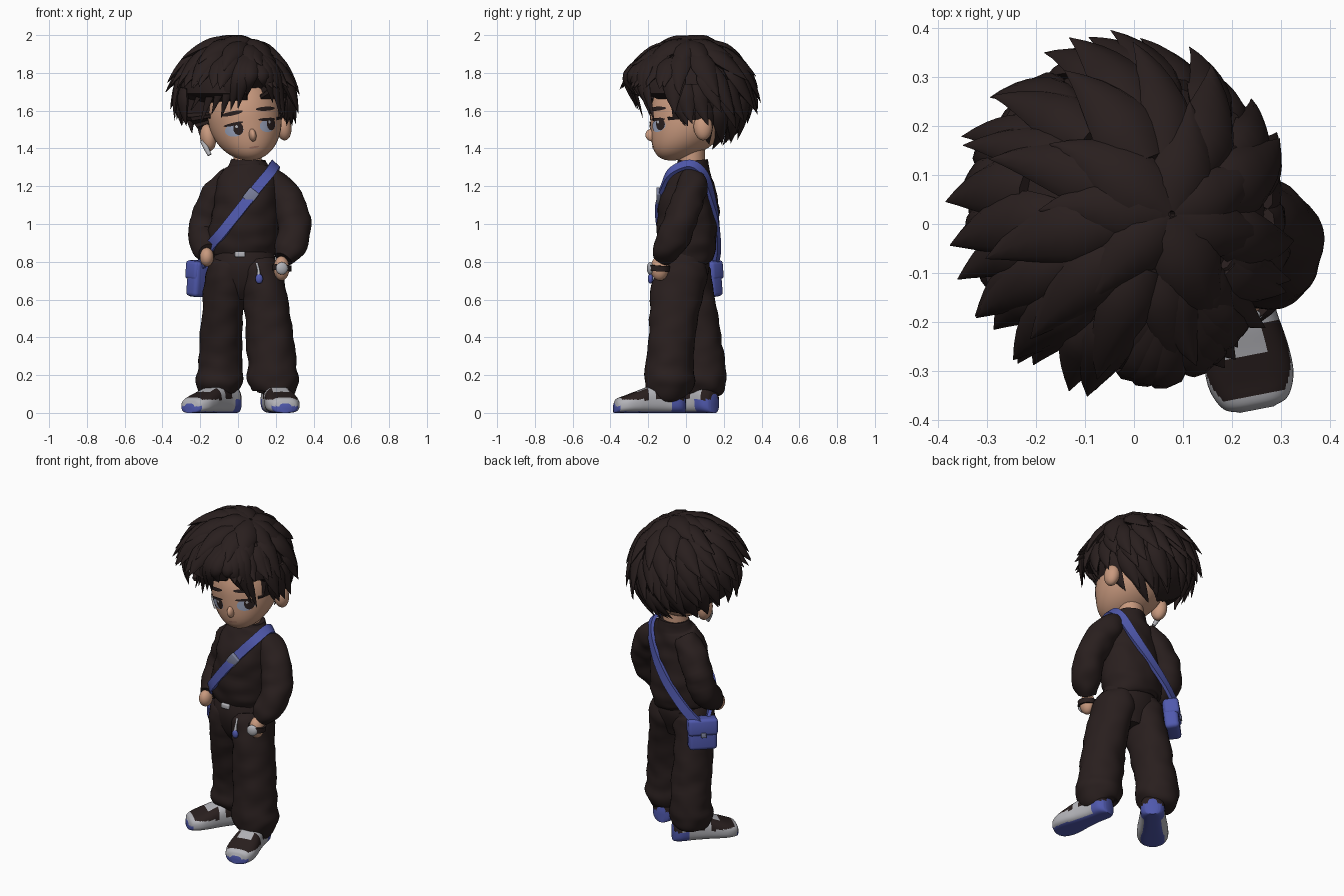
import bpy, bmesh, math, random
from mathutils import Vector, Matrix, noise

if "Cube" in bpy.data.objects:
    bpy.data.objects.remove(bpy.data.objects["Cube"])

random.seed(4)
V = Vector
COL = {"dark_brown": (.022, .0135, .013), "skin": (.58, .32, .21), "blue": (.08, .10, .42),
       "light_grey": (.45, .45, .48), "eye_grey": (.33, .38, .52), "steel": (.2, .22, .34),
       "lip": (.38, .18, .13)}
MAT = {}
for n, c in COL.items():
    MAT[n] = bpy.data.materials.new(n)
    MAT[n].diffuse_color = (*c, 1)


def finish(name, bm, *mats, angle=50, recalc=True):
    if recalc:
        bmesh.ops.recalc_face_normals(bm, faces=bm.faces)
    me = bpy.data.meshes.new(name)
    bm.to_mesh(me)
    bm.free()
    for m in mats:
        me.materials.append(MAT[m])
    me.polygons.foreach_set("use_smooth", [True] * len(me.polygons))
    me.set_sharp_from_angle(angle=math.radians(angle))
    ob = bpy.data.objects.new(name, me)
    bpy.context.collection.objects.link(ob)


def spline(pts, n):
    # Catmull-Rom through tuples of any length
    p = [tuple(2 * a - b for a, b in zip(pts[0], pts[1]))] + list(pts)
    p.append(tuple(2 * a - b for a, b in zip(pts[-1], pts[-2])))
    out = []
    for i in range(1, len(p) - 2):
        for k in range(n):
            t = k / n
            out.append(tuple(.5 * (2 * b + (c - a) * t + (2 * a - 5 * b + 4 * c - d) * t * t
                       + (3 * b - a - 3 * c + d) * t ** 3) for a, b, c, d in zip(*p[i - 1:i + 3])))
    return out + [tuple(pts[-1])]


def skin_rings(bm, rings):
    vs = [[bm.verts.new(p) for p in r] for r in rings]
    n = len(vs[0])
    for a, b in zip(vs, vs[1:]):
        for i in range(n):
            bm.faces.new((a[i], a[(i + 1) % n], b[(i + 1) % n], b[i]))
    bm.faces.new(vs[0])
    bm.faces.new(vs[-1][::-1])


def loft(name, pts, mat, seg=28, steps=6, wrinkle=0.0):
    # points are x, y, z, radius across, radius front to back
    s, rings = spline(pts, steps), []
    for i, q in enumerate(s):
        t = (V(s[min(i + 1, len(s) - 1)][:3]) - V(s[max(i - 1, 0)][:3])).normalized()
        u = (V((1, 0, 0)) - t * t.x).normalized()
        v = t.cross(u)
        rings.append([V(q[:3]) + u * q[3] * math.cos(a) + v * q[4] * math.sin(a)
                      for a in (math.tau * k / seg for k in range(seg))])
    bm = bmesh.new()
    skin_rings(bm, rings)
    bmesh.ops.recalc_face_normals(bm, faces=bm.faces)
    bm.normal_update()
    for v in bm.verts:
        c = v.co
        v.co = c + v.normal * wrinkle * noise.noise(V((c.x * 10, c.y * 10, c.z * 15)))
    finish(name, bm, mat)


def ellipsoid(name, loc, rad, mat, M=Matrix()):
    bm = bmesh.new()
    bmesh.ops.create_uvsphere(bm, u_segments=20, v_segments=14, radius=1,
                              matrix=M @ Matrix.Translation(loc) @ Matrix.Diagonal((*rad, 1)))
    finish(name, bm, mat)


def box(name, loc, size, mat, M=Matrix(), bevel=.012):
    bm = bmesh.new()
    bmesh.ops.create_cube(bm, size=1, matrix=M @ Matrix.Translation(loc) @ Matrix.Diagonal((*size, 1)))
    bmesh.ops.bevel(bm, geom=bm.edges[:], offset=bevel, segments=3, affect='EDGES', profile=.5)
    finish(name, bm, mat)


def turn(deg, axis):
    return Matrix.Rotation(math.radians(deg), 4, axis)


# head, turned and tilted a little
HEAD = Matrix.Translation((.035, .02, 1.57)) @ turn(8, 'Z') @ turn(-8, 'Y')
RX, RY, RZ = .195, .21, .235
bm = bmesh.new()
bmesh.ops.create_uvsphere(bm, u_segments=40, v_segments=28, radius=1,
                          matrix=Matrix.Diagonal((RX, RY, RZ, 1)))
for v in bm.verts:
    v.co.y -= .1 * min(0, v.co.z / RZ) ** 2
bm.transform(HEAD)
finish("head", bm, "skin")
ellipsoid("nose", (0, -.198, -.1), (.02, .042, .035), "skin", HEAD)
loft("neck", [(.05, .03, 1.25, .075, .07), (.05, .03, 1.44, .075, .07)], "skin")


def patch(name, cx, cz, rx, rz, mat, lift, tilt=0):
    # thin plate that follows the face surface
    bm, rows, t = bmesh.new(), [], math.radians(tilt)
    for k in range(5):
        row = []
        for i in range(24):
            a, r = math.tau * i / 24, max(k / 4, .02)
            px, pz = r * rx * math.cos(a), r * rz * math.sin(a)
            x = cx + px * math.cos(t) - pz * math.sin(t)
            z = cz + px * math.sin(t) + pz * math.cos(t)
            y = -RY * math.sqrt(max(.02, 1 - (x / RX) ** 2 - (z / RZ) ** 2)) - .1 * min(0, z / RZ) ** 2
            row.append(bm.verts.new(HEAD @ V((x, y - lift, z))))
        rows.append(row)
    bm.faces.new(rows[0])
    for a, b in zip(rows, rows[1:]):
        for i in range(24):
            j = (i + 1) % 24
            bm.faces.new((a[i], b[i], b[j], a[j]))
    finish(name, bm, mat, recalc=False)


for s, side in ((-1, "left"), (1, "right")):
    patch(side + "_eye", s * .09, -.062, .046, .034, "eye_grey", .003)
    patch(side + "_iris", s * .09 + .02, -.056, .025, .034, "dark_brown", .005)
    patch(side + "_glint", s * .09 + .012, -.044, .007, .008, "light_grey", .007)
    patch(side + "_lash", s * .09, -.029, .05, .008, "dark_brown", .006, -6 * s)
    patch(side + "_brow", s * .09, .028, .055, .011, "dark_brown", .006, -5 * s)
    ellipsoid(side + "_ear", (s * .2, .055, -.085), (.042, .05, .072), "skin", HEAD @ turn(-s * 4, 'Z'))
patch("mouth", 0, -.165, .028, .005, "lip", .003)
loft("earpiece", [(-.185, .02, 1.44, .016, .016), (-.17, .005, 1.405, .014, .014),
                  (-.15, -.005, 1.365, .011, .011)], "light_grey", 12)

# hair core, tucked into the head below the hairline
HC, HR, TILT = V((-.02, .02, 1.69)), V((.29, .305, .275)), turn(18, 'Y').to_3x3()


def hairline(x, y, fringe=0):
    if y < -.1:
        return (1.76 if .06 < x < .16 else 1.65) + fringe
    return 1.52 if y < .12 else 1.37


bm = bmesh.new()
bmesh.ops.create_uvsphere(bm, u_segments=56, v_segments=40, radius=1,
                          matrix=Matrix.Translation(HC) @ Matrix.Diagonal((*HR, 1)))
for v in bm.verts:
    if v.co.z < hairline(v.co.x, v.co.y) + .02:
        v.co = v.co.lerp(V((.035, .05, 1.6)), .55)
finish("hair_core", bm, "dark_brown")


def hair_point(az, pol, lift):
    d = TILT @ V((math.sin(pol) * math.cos(az), math.sin(pol) * math.sin(az), math.cos(pol)))
    return HC + V((d.x * (HR.x + lift), d.y * (HR.y + lift), d.z * (HR.z + lift)))


def lock(bm, pts, width):
    # flattened tapering tuft
    rings, n = [], len(pts) - 1
    for i, p in enumerate(pts):
        t = i / n
        tan = (V(pts[min(i + 1, n)]) - V(pts[max(i - 1, 0)])).normalized()
        out = V(p) - HC
        side = tan.cross(out).normalized()
        up = side.cross(tan)
        w = max(.001, width * (1 - t ** 2.2) * (.55 + .45 * min(1, 3 * t)))
        ring = [V(p) + side * w * math.cos(a) + up * w * .5 * math.sin(a)
                for a in (math.tau * k / 8 for k in range(8))]
        for q in ring:
            q.z = min(q.z, 2.0)
        rings.append(ring)
    skin_rings(bm, rings)


# layered tufts around the crown
bm = bmesh.new()
for start, end, count, width, lift in ((1, 50, 7, .075, .03), (22, 74, 11, .07, .055), (44, 94, 15, .066, .07),
                                       (62, 110, 18, .06, .07), (82, 128, 18, .055, .055),
                                       (100, 146, 17, .05, .035)):
    for i in range(count):
        az = math.tau * (i + random.uniform(.2, .8)) / count
        e = end + random.uniform(-6, 6)
        while e > 20:
            tip = hair_point(az + .12, math.radians(e), lift)
            if tip.z > hairline(tip.x, tip.y, .06):
                break
            e -= 3
        s0 = min(start, e - 34)
        if s0 < start - 30:
            continue
        pts = [hair_point(az + .12 * (k / 8) ** 2, math.radians(s0 + (e - s0) * k / 8),
                          .006 + lift * (k / 8) ** 2.4) for k in range(9)]
        lock(bm, pts, width * random.uniform(.9, 1.15))
finish("hair_tufts", bm, "dark_brown")

# fringe swept both ways from the parting
bm = bmesh.new()
for tx, tz in ((-.25, 1.6), (-.2, 1.53), (-.14, 1.58), (-.09, 1.56), (-.04, 1.6), (.0, 1.61), (.05, 1.68),
               (.15, 1.72), (.185, 1.64), (.225, 1.57), (.25, 1.54)):
    bow = 2.2 * (tx - .04) ** 2
    lock(bm, spline([(.1, -.13, 1.92), (.1 + (tx - .1) * .65, -.315 + bow, 1.79),
                     (tx, -.265 + bow, tz)], 5), .05)
finish("fringe", bm, "dark_brown")

# sweater
loft("sweater_body", [(.02, .01, .80, .14, .12), (.025, .01, .83, .17, .14), (.025, .01, .9, .185, .152),
     (.035, .005, 1.0, .18, .155), (.045, .005, 1.12, .17, .148), (.055, .02, 1.22, .165, .12),
     (.06, .03, 1.28, .135, .095), (.06, .035, 1.31, .105, .085), (.06, .035, 1.34, .09, .078)],
     "dark_brown", 40, wrinkle=.012)
loft("right_sleeve", [(.15, .04, 1.24, .07, .07), (.22, .025, 1.18, .085, .085), (.285, -.015, 1.06, .088, .088),
     (.3, -.055, .95, .085, .085), (.27, -.1, .87, .08, .08), (.24, -.13, .815, .05, .05)],
     "dark_brown", wrinkle=.014)
loft("left_sleeve", [(-.03, .05, 1.24, .07, .07), (-.085, .07, 1.18, .085, .085), (-.155, .09, 1.06, .085, .085),
     (-.18, .075, .95, .08, .08), (-.175, -.005, .885, .07, .07), (-.16, -.07, .85, .048, .048)],
     "dark_brown", wrinkle=.014)
ellipsoid("right_hand", (.23, -.14, .765), (.042, .048, .065), "skin")
ellipsoid("left_hand", (-.165, -.085, .825), (.037, .045, .05), "skin")

# trousers
loft("trouser_hips", [(.03, 0, .88, .15, .12), (.03, -.01, .78, .175, .135), (.03, -.01, .69, .165, .115),
     (.03, 0, .61, .1, .075)], "dark_brown", 36)
loft("right_trouser_leg", [(.11, -.015, .8, .09, .12), (.12, -.025, .74, .115, .138), (.145, -.055, .6, .118, .135),
     (.165, -.075, .42, .125, .125), (.18, -.085, .27, .13, .125), (.185, -.09, .17, .135, .13),
     (.185, -.09, .11, .11, .115), (.18, -.09, .09, .08, .08)], "dark_brown", 32, wrinkle=.011)
loft("left_trouser_leg", [(-.04, 0, .8, .09, .12), (-.055, 0, .74, .115, .135), (-.075, .02, .6, .11, .13),
     (-.085, .06, .42, .112, .125), (-.095, .085, .27, .115, .12), (-.1, .09, .17, .125, .125),
     (-.1, .09, .11, .1, .105), (-.1, .09, .09, .07, .07)], "dark_brown", 32, wrinkle=.011)


# shoes: soles and panels coloured by height and length
def shoe(name, x, y, deg):
    st = spline([(-.19, .035, .05), (-.175, .068, .075), (-.13, .088, .092), (-.07, .088, .115), (0, .078, .14),
                 (.08, .07, .15), (.15, .068, .14), (.18, .05, .12), (.19, .03, .1)], 8)
    bm, rings = bmesh.new(), []
    for q, w, h in st:
        ring = []
        for k in range(64):
            c, s = math.cos(math.tau * k / 64), math.sin(math.tau * k / 64)
            px = w * math.copysign(abs(c) ** .6, c) * (1 if s < 0 else 1 - .12 * s)
            ring.append(V((px, q, h / 2 * (1 + math.copysign(abs(s) ** .65, s)))))
        rings.append(ring)
    skin_rings(bm, rings)
    for f in bm.faces:
        c = f.calc_center_median()
        if c.z < .07:
            heel, toe = c.y > .11, c.y < -.172 and c.z < .035
            f.material_index = 2 if heel or toe or c.z < .008 else 1
        elif c.y < -.02:
            f.material_index = 1 if (abs(c.x) < .042 and c.y > -.08) or c.y < -.16 else 0
        else:
            f.material_index = 0 if .02 < c.y < .08 or c.y > .15 else 1
    bm.transform(Matrix.Translation((x, y, 0)) @ turn(deg, 'Z'))
    finish(name, bm, "dark_brown", "light_grey", "blue")


shoe("right_shoe", .215, -.193, 11)
shoe("left_shoe", -.135, .005, -40)

# bag strap around the body
s = spline([(-.2, .07, .78), (-.165, -.01, .83), (-.14, -.075, .89), (-.08, -.128, .96), (.03, -.15, 1.1),
            (.1, -.125, 1.19), (.17, -.08, 1.275), (.195, .02, 1.315), (.18, .095, 1.26), (.115, .14, 1.13),
            (.02, .167, 1.0), (-.1, .17, .87), (-.19, .15, .78)], 6)
rings = []
for i, p in enumerate(s):
    t = (V(s[min(i + 1, len(s) - 1)]) - V(s[max(i - 1, 0)])).normalized()
    n = V((p[0] - .05, p[1] - .03, (p[2] - 1.05) * .6))
    n = (n - t * n.dot(t)).normalized()
    w = t.cross(n)
    rings.append([V(p) + w * a * .027 + n * b * .01 for a, b in ((-1, -1), (1, -1), (1, 1), (-1, 1))])
bm = bmesh.new()
skin_rings(bm, rings)
finish("bag_strap", bm, "blue")
box("strap_buckle", (0, 0, 0), (.07, .022, .062), "steel",
    Matrix.Translation((.068, -.146, 1.15)) @ turn(-52, 'Y'), .006)

# bag at the left hip
BAG = Matrix.Translation((-.19, .11, .71)) @ turn(45, 'Z') @ turn(6, 'X')
box("bag", (0, 0, 0), (.165, .085, .19), "blue", BAG, .022)
box("bag_flap", (0, .008, .045), (.172, .09, .1), "blue", BAG, .018)
box("bag_clasp", (0, .053, 0), (.03, .012, .03), "steel", BAG, .004)

# belt buckle, key charm and watch
box("belt_buckle", (.01, -.138, .84), (.055, .02, .03), "light_grey", bevel=.006)
loft("charm_chain", [(.1, -.15, .79, .006, .006), (.108, -.175, .76, .007, .007),
                     (.11, -.185, .73, .01, .01)], "light_grey", 8)
ellipsoid("charm", (.112, -.188, .71), (.02, .014, .026), "blue")
loft("watch_band", [(.232, -.143, .752, .05, .056), (.234, -.141, .782, .05, .056)], "dark_brown")
ellipsoid("watch_dial", (0, 0, 0), (.033, .016, .033), "light_grey",
          Matrix.Translation((.232, -.19, .765)) @ turn(14, 'Z'))

for m in bpy.data.materials:
    if m.users and not m.is_grease_pencil:
        m.use_nodes = True
        m.node_tree.nodes["Principled BSDF"].inputs["Base Color"].default_value = m.diffuse_color
